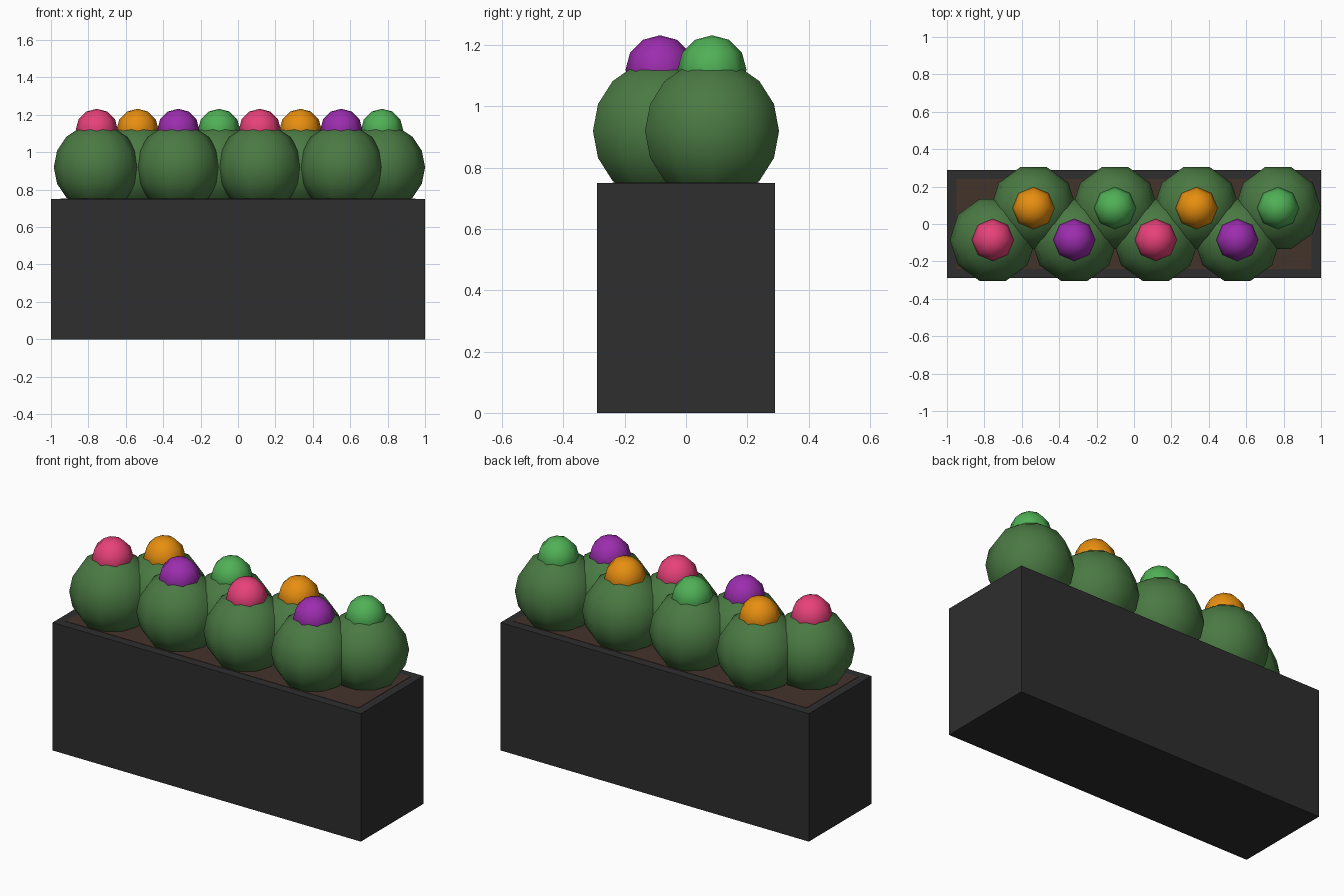
import bpy, bmesh, math
from mathutils import Matrix

if "Cube" in bpy.data.objects:
    bpy.data.objects.remove(bpy.data.objects["Cube"])


def material(name, rgb):
    """Flat colour from 0-255 sRGB values."""
    lin = [((c / 255 + 0.055) / 1.055) ** 2.4 if c > 10 else c / 255 / 12.92 for c in rgb]
    m = bpy.data.materials.new(name)
    m.diffuse_color = (*lin, 1)
    m.use_nodes = True
    m.node_tree.nodes["Principled BSDF"].inputs["Base Color"].default_value = m.diffuse_color
    return m


def add_object(name, bm, mat, smooth=False):
    mesh = bpy.data.meshes.new(name)
    bm.to_mesh(mesh)
    bm.free()
    for p in mesh.polygons:
        p.use_smooth = smooth
    mesh.materials.append(mat)
    ob = bpy.data.objects.new(name, mesh)
    bpy.context.collection.objects.link(ob)
    return ob


def box(name, size, z0, mat):
    bm = bmesh.new()
    bmesh.ops.create_cube(bm, size=1)
    bmesh.ops.scale(bm, vec=size, verts=bm.verts)
    bmesh.ops.translate(bm, vec=(0, 0, z0 + size[2] / 2), verts=bm.verts)
    return add_object(name, bm, mat)


def ball(name, centre, radius, segments, rings, mat):
    bm = bmesh.new()
    # quarter turn puts a vertex on the x axis
    bmesh.ops.create_uvsphere(bm, u_segments=segments, v_segments=rings, radius=radius,
                              matrix=Matrix.Rotation(math.pi / 2, 4, 'Z'))
    ob = add_object(name, bm, mat, smooth=True)
    ob.location = centre
    return ob


charcoal = material("charcoal", (46, 46, 47))
soil_brown = material("soil_brown", (68, 51, 43))
leaf_green = material("leaf_green", (74, 121, 67))
blooms = [material("pink", (234, 66, 123)),
          material("orange", (235, 145, 16)),
          material("purple", (156, 45, 174)),
          material("light_green", (80, 176, 86))]

# planter trough with a thin soil plate inset from its rim
box("planter_box", (2.0, 0.58, 0.75), 0, charcoal)
box("soil", (1.9, 0.48, 0.004), 0.748, soil_brown)

# zigzag row of bushes, each topped with a flower
for i in range(8):
    x = -0.755 + 0.2179 * i
    y = -0.085 if i % 2 == 0 else 0.085
    ball(f"bush_{i + 1}", (x, y, 0.92), 0.23, 10, 8, leaf_green)
    ball(f"flower_{i + 1}", (x, y, 1.12), 0.1125, 8, 6, blooms[i % 4])
